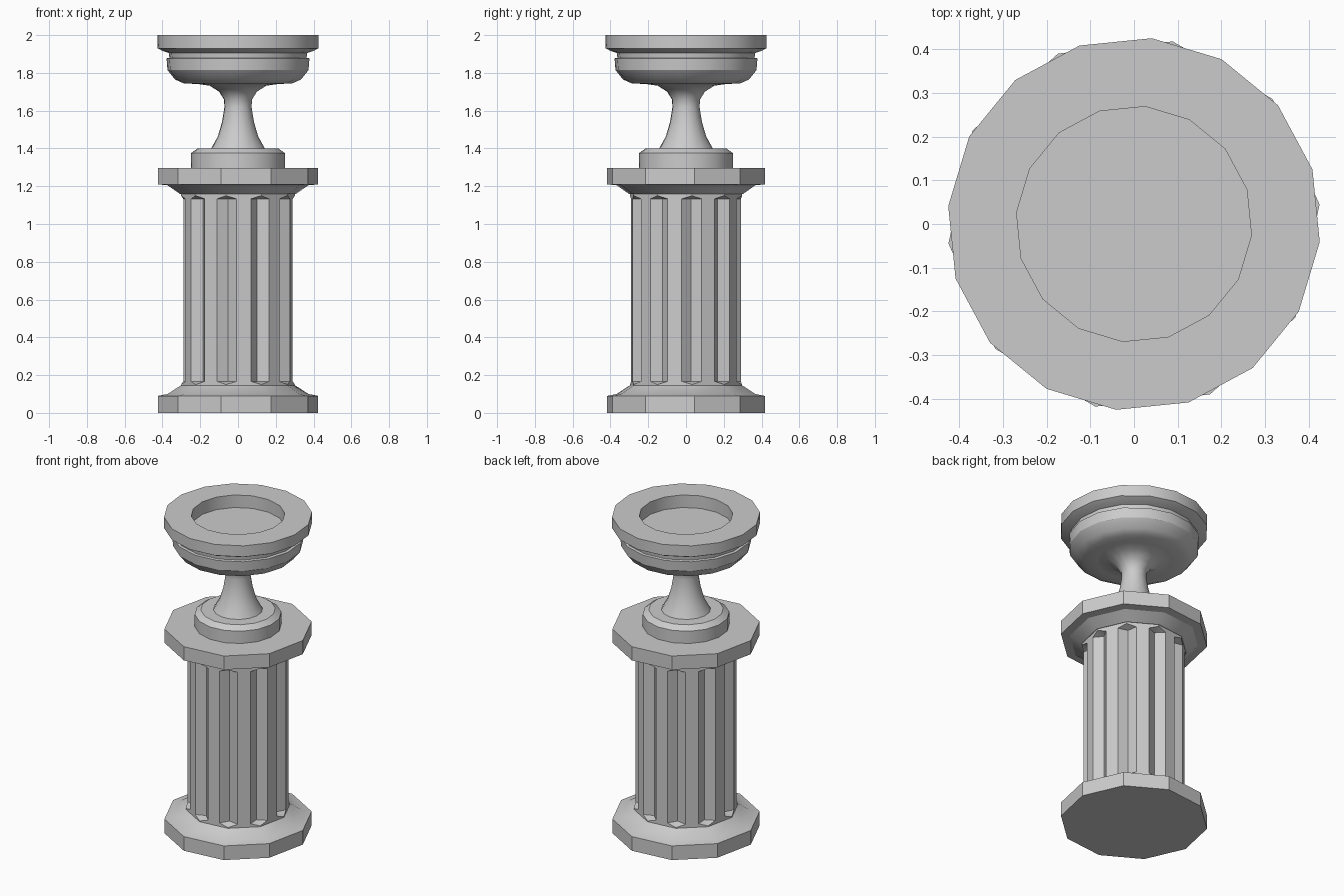
import bpy
import bmesh
from math import cos, sin, radians
from mathutils import Vector

cube = bpy.data.objects.get("Cube")
if cube:
    bpy.data.objects.remove(cube, do_unlink=True)

stone = bpy.data.materials.new("grey stone")
stone.use_nodes = True
grey = (0.6, 0.6, 0.6, 1)
stone.diffuse_color = grey
stone.node_tree.nodes["Principled BSDF"].inputs["Base Color"].default_value = grey


def finish(name, bm):
    """Turn a bmesh into a shaded stone object."""
    bmesh.ops.remove_doubles(bm, verts=bm.verts, dist=0.0001)
    bmesh.ops.recalc_face_normals(bm, faces=bm.faces)
    mesh = bpy.data.meshes.new(name)
    bm.to_mesh(mesh)
    bm.free()
    mesh.materials.append(stone)
    obj = bpy.data.objects.new(name, mesh)
    bpy.context.collection.objects.link(obj)
    bpy.ops.object.select_all(action='DESELECT')
    obj.select_set(True)
    bpy.context.view_layer.objects.active = obj
    bpy.ops.object.shade_smooth_by_angle(angle=radians(30))
    return obj


def polar(r, degrees, z):
    a = radians(degrees)
    return Vector((r * cos(a), r * sin(a), z))


def lathe(name, profile, sides, turn):
    """Revolve (radius, height) points into a closed faceted solid."""
    bm = bmesh.new()
    step = 360 / sides
    rings = [[bm.verts.new(polar(r, turn + i * step, z)) for i in range(sides)]
             for r, z in profile]
    for low, high in zip(rings, rings[1:]):
        for i in range(sides):
            j = (i + 1) % sides
            bm.faces.new((low[i], low[j], high[j], high[i]))
    bm.faces.new(rings[0])
    bm.faces.new(rings[-1])
    return finish(name, bm)


# Ten-sided plinth and capital
SIDES, TURN = 10, 6
lathe("plinth", [(0.427, 0), (0.427, 0.09), (0.375, 0.1), (0.305, 0.145)], SIDES, TURN)
lathe("capital", [(0.31, 1.16), (0.375, 1.205), (0.427, 1.21), (0.427, 1.297)], SIDES, TURN)

# Shaft with a V-shaped flute cut along each corner
bm = bmesh.new()
R, INNER, HALF = 0.303, 0.25, 0.056
BOTTOM, TOP, TIP, SHOULDER = 0.13, 1.17, 0.15, 0.167
MIDDLE = BOTTOM + TOP


def at(point, z):
    return bm.verts.new((point.x, point.y, z))


def face(*points):
    bm.faces.new([at(p, z) for p, z in points])


corners = [polar(R, TURN + i * 360 / SIDES, 0) for i in range(SIDES)]
for i, here in enumerate(corners):
    nxt = corners[(i + 1) % SIDES]
    along = (nxt - here).normalized() * HALF
    start, end = here + along, nxt - along
    lower = [(start, SHOULDER), (here, TIP), (here, BOTTOM),
             (nxt, BOTTOM), (nxt, TIP), (end, SHOULDER)]
    face(*lower, *[(p, MIDDLE - z) for p, z in reversed(lower)])
    for edge, corner in ((start, here), (end, nxt)):
        groove = corner * (INNER / R)
        face((edge, SHOULDER), (groove, SHOULDER),
             (groove, MIDDLE - SHOULDER), (edge, MIDDLE - SHOULDER))
        for flip in (False, True):
            face(*[(p, MIDDLE - z if flip else z) for p, z in
                   ((edge, SHOULDER), (groove, SHOULDER), (corner, TIP))])
face(*[(c, BOTTOM) for c in corners])
face(*[(c, TOP) for c in corners])
finish("fluted_shaft", bm)

# Sixteen-sided foot, stem and hollow bowl
ROUND, ROUND_TURN = 16, -5.5
lathe("bowl_foot", [(0.25, 1.29), (0.25, 1.375), (0.215, 1.4)], ROUND, ROUND_TURN)
lathe("stem", [(0.145, 1.395), (0.107, 1.465), (0.085, 1.54), (0.072, 1.62),
               (0.075, 1.66), (0.1, 1.7), (0.15, 1.732), (0.22, 1.742),
               (0.29, 1.748)], ROUND, ROUND_TURN)
lathe("bowl", [(0.2, 1.74), (0.29, 1.745), (0.335, 1.765), (0.375, 1.815), (0.38, 1.877),
               (0.365, 1.88), (0.368, 1.905), (0.405, 1.918), (0.427, 1.93),
               (0.427, 2), (0.27, 2), (0.27, 1.92)], ROUND, ROUND_TURN)
